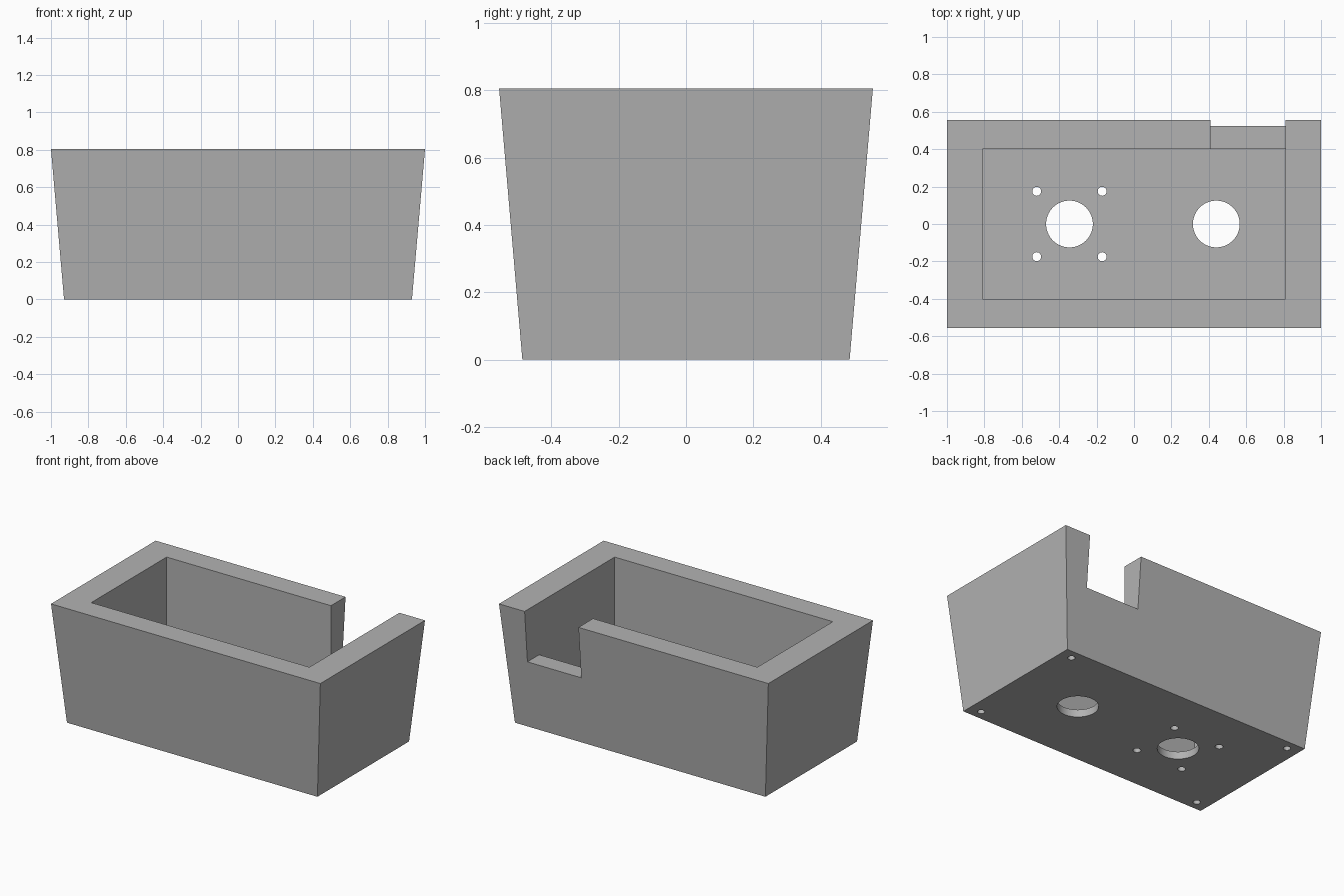
import bpy, bmesh
from mathutils import Matrix, Vector

old = bpy.data.objects.get("Cube")
if old:
    bpy.data.objects.remove(old, do_unlink=True)

# Single plain grey
grey = bpy.data.materials.new("plain grey")
grey.use_nodes = True
colour = (0.45, 0.45, 0.45, 1)
grey.diffuse_color = colour
grey.node_tree.nodes["Principled BSDF"].inputs["Base Color"].default_value = colour

HEIGHT = 0.805
FLOOR = 0.05


def add_object(name, bm):
    mesh = bpy.data.meshes.new(name)
    bm.to_mesh(mesh)
    bm.free()
    mesh.materials.append(grey)
    obj = bpy.data.objects.new(name, mesh)
    bpy.context.collection.objects.link(obj)
    return obj


def box(name, low, high):
    low, high = Vector(low), Vector(high)
    bm = bmesh.new()
    bmesh.ops.create_cube(bm, size=1, matrix=Matrix.Translation((low + high) / 2)
                          @ Matrix.Diagonal((*(high - low), 1)))
    return add_object(name, bm)


def bores(name, places, radius, top, sides):
    bm = bmesh.new()
    for x, y in places:
        bmesh.ops.create_cone(bm, cap_ends=True, segments=sides, radius1=radius, radius2=radius,
                              depth=top + 0.1,
                              matrix=Matrix.Translation((x, y, (top - 0.1) / 2)))
    return add_object(name, bm)


def corners(cx, cy, dx, dy):
    return [(cx + i * dx, cy + j * dy) for i in (-1, 1) for j in (-1, 1)]


# Tapered outer block, wider at the top
bm = bmesh.new()
bmesh.ops.create_cube(bm, size=2)
for v in bm.verts:
    top = v.co.z > 0
    v.co.x *= 1.0 if top else 0.93
    v.co.y *= 0.555 if top else 0.486
    v.co.z = HEIGHT if top else 0
housing = add_object("housing", bm)

cutters = [
    # Straight-walled cavity and the notch through the back wall
    box("cavity_cutter", (-0.81, -0.4, FLOOR), (0.81, 0.4, 1)),
    box("notch_cutter", (0.41, 0.3, 0.455), (0.81, 0.7, 1.1)),
    # Two large floor openings
    bores("opening_cutter", [(-0.345, 0), (0.44, 0)], 0.125, 0.2, 64),
    # Four small holes around one opening
    bores("small_hole_cutter", corners(-0.345, 0, 0.175, 0.175), 0.024, 0.2, 32),
    # Blind screw holes under the wall corners
    bores("screw_hole_cutter", corners(0, 0, 0.845, 0.422), 0.0225, 0.25, 32),
]
for cutter in cutters:
    mod = housing.modifiers.new(cutter.name, "BOOLEAN")
    mod.operation = "DIFFERENCE"
    mod.solver = "EXACT"
    mod.object = cutter
    cutter.hide_render = True
    cutter.hide_set(True)

# Bake the cuts, then drop the cutters
bpy.context.view_layer.objects.active = housing
housing.select_set(True)
for cutter in cutters:
    bpy.ops.object.modifier_apply(modifier=cutter.name)
for cutter in cutters:
    bpy.data.objects.remove(cutter, do_unlink=True)
bpy.ops.object.shade_smooth_by_angle()
